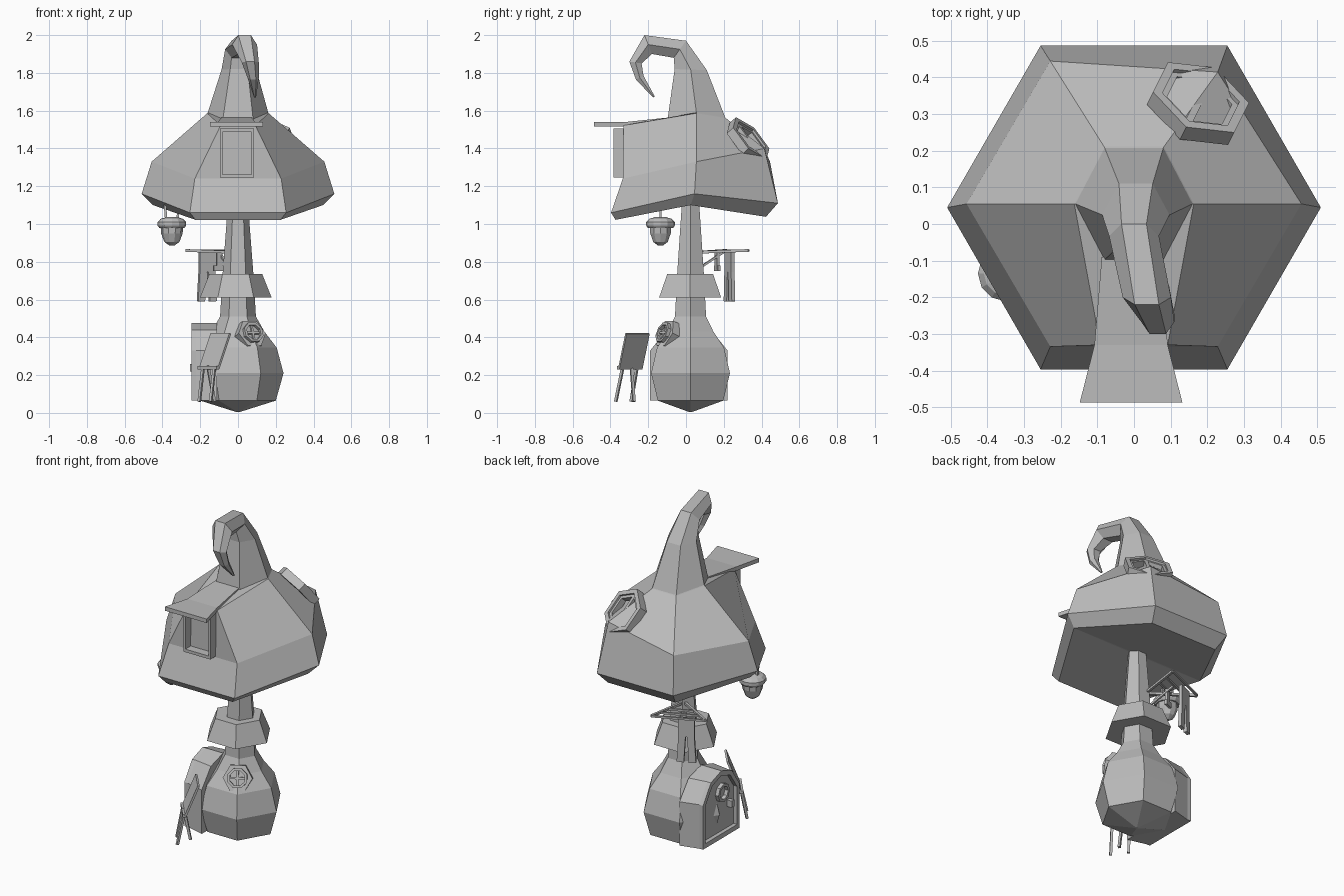
import bpy, bmesh, math
from mathutils import Vector, Matrix

if "Cube" in bpy.data.objects:
    bpy.data.objects.remove(bpy.data.objects["Cube"])

grey = bpy.data.materials.new("plain_grey")
grey.use_nodes = True
grey.diffuse_color = (0.5, 0.5, 0.5, 1)
grey.node_tree.nodes["Principled BSDF"].inputs["Base Color"].default_value = (0.5, 0.5, 0.5, 1)


def finish(name, bm):
    bmesh.ops.recalc_face_normals(bm, faces=bm.faces)
    mesh = bpy.data.meshes.new(name)
    bm.to_mesh(mesh)
    bm.free()
    mesh.materials.append(grey)
    obj = bpy.data.objects.new(name, mesh)
    bpy.context.collection.objects.link(obj)
    return obj


def loft(name, rings, closed=False):
    """Skin a list of equal point rings; cap the ends unless closed."""
    bm = bmesh.new()
    loops = [[bm.verts.new(p) for p in r] for r in rings]
    n = len(loops[0])
    pairs = list(zip(loops, loops[1:])) + ([(loops[-1], loops[0])] if closed else [])
    for a, b in pairs:
        for i in range(n):
            j = (i + 1) % n
            bm.faces.new((a[i], a[j], b[j], b[i]))
    if not closed:
        bm.faces.new(loops[0])
        bm.faces.new(loops[-1])
    return finish(name, bm)


def polygon(n, rx, ry=None, z=0, center=(0, 0), turn=0):
    ry = rx if ry is None else ry
    return [Vector((center[0] + rx * math.cos(turn + math.tau * i / n),
                    center[1] + ry * math.sin(turn + math.tau * i / n), z)) for i in range(n)]


def lathe(name, profile, center, n=6):
    return loft(name, [polygon(n, r, z=z, center=center) for r, z in profile])


def rod(name, a, b, r=0.008):
    a, b = Vector(a), Vector(b)
    q = (b - a).to_track_quat('Z', 'Y')
    return loft(name, [[p + q @ v for v in polygon(4, r, turn=math.pi / 4)] for p in (a, b)])


def block(name, size, matrix):
    bm = bmesh.new()
    bmesh.ops.create_cube(bm, size=1, matrix=matrix @ Matrix.Diagonal((*size, 1)))
    return finish(name, bm)


def facing(center, normal):
    """Local frame: z along the normal, y uphill."""
    n = Vector(normal).normalized()
    x = Vector((0, 0, 1)).cross(n).normalized()
    m = Matrix((x, n.cross(x), n)).transposed().to_4x4()
    return Matrix.Translation(center) @ m


def frame(name, outline, inner, low, high, m):
    """Hollow frame between an outline and its scaled copy."""
    def ring(s, z):
        return [m @ Vector((p.x * s, p.y * s, z)) for p in outline]
    return loft(name, [ring(1, low), ring(1, high), ring(inner, high), ring(inner, low)], True)


def plate(name, outline, low, high, m):
    return loft(name, [[m @ Vector((p.x, p.y, z)) for p in outline] for z in (low, high)])


# Bulbous base and stem
lathe("base_and_stem", [(0.01, 0.005), (0.2, 0.065), (0.241, 0.21), (0.205, 0.345), (0.14, 0.43),
                        (0.095, 0.51), (0.082, 0.73), (0.052, 1.12)], (0, 0.024))
lathe("stem_skirt", [(0.19, 0.61), (0.14, 0.735)], (-0.012, 0.022))

# Hat: drooping hexagon rings, then a curling tip
def hat_ring(rx, ry, z, sag, tilt, cy):
    ring = polygon(6, rx, ry, z)
    for p in ring:
        p.z += tilt * p.y - sag * abs(p.y) / (0.866 * ry)
        p.y += cy
    return ring


def curl_ring(x, outer, inner, w):
    o, i = Vector((x, *outer)), Vector((x, *inner))
    c, h = (o + i) / 2, (o - i) / 2 / 0.866
    return [c + Vector((w * math.cos(k * math.pi / 3), 0, 0)) + h * math.sin(k * math.pi / 3)
            for k in range(6)]


mid = hat_ring(0.457, 0.45, 1.33, 0.045, 0.115, 0.055)
mid[1] += Vector((0, -0.03, 0.07))
# The front corners of this ring are pulled forward into the dormer
dormer = hat_ring(0.163, 0.18, 1.586, 0.03, 0.03, 0.055)
for k, side in ((4, -1), (5, 1)):
    dormer[k] = Vector((side * 0.092, -0.33, 1.522))
# The first ring is the underside's fold line, running from side to side
loft("hat", [hat_ring(0.44, 0.004, 1.10, 0, 0, 0.025),
             hat_ring(0.45, 0.46, 1.10, 0.07, 0.02, 0.025),
             hat_ring(0.51, 0.51, 1.16, 0.075, 0.057, 0.045),
             mid, dormer,
             hat_ring(0.16, 0.176, 1.59, 0.03, 0.03, 0.055),
             curl_ring(0.005, (0.11, 1.815), (-0.06, 1.82), 0.092),
             curl_ring(0, (0, 1.97), (-0.065, 1.88), 0.068),
             curl_ring(0.035, (-0.22, 2.0), (-0.18, 1.90), 0.066),
             curl_ring(0.065, (-0.3, 1.86), (-0.235, 1.85), 0.045),
             curl_ring(0.08, (-0.265, 1.765), (-0.225, 1.785), 0.03),
             curl_ring(0.09, (-0.175, 1.67), (-0.165, 1.675), 0.006)])

# Flared roof plate and framed opening of the dormer
loft("dormer_roof", [[(-w - 0.008, y, a), (w - 0.008, y, a), (w - 0.008, y, a + 0.024), (-w - 0.008, y, a + 0.024)]
                     for y, w, a in ((-0.487, 0.14, 1.517), (-0.33, 0.1, 1.515), (-0.09, 0.08, 1.54))])
opening = [Vector((x, y, 0)) for x, y in ((-0.09, -0.13), (0.09, -0.13), (0.09, 0.13), (-0.09, 0.13))]
frame("dormer_frame", opening, 0.86, -0.02, 0.05, facing((-0.005, -0.335, 1.375), (0, -1, 0)))

# Hexagonal hat window on the back corner
m = facing((0.178, 0.336, 1.446), (0.36, 0.72, 0.66))
frame("hat_window_frame", polygon(6, 0.143, turn=math.pi / 6), 0.8, -0.035, 0.014, m)
frame("hat_window_sash", polygon(6, 0.115, turn=math.pi / 6), 0.84, -0.035, 0.002, m)
block("hat_window_upright", (0.02, 0.2, 0.03), m @ Matrix.Translation((0, 0, -0.012)))

# Round base window with a casing and cross bars
m = facing((0.073, -0.108, 0.42), (0.5, -0.866, 0.4))
plate("base_window_casing", polygon(6, 0.082), -0.08, 0.005, m)
frame("base_window_frame", polygon(8, 0.058, turn=math.pi / 8), 0.75, 0, 0.025, m)
for w, h in ((0.012, 0.1), (0.1, 0.012)):
    block("base_window_bar", (w, h, 0.03), m)

# Arched door on the right side, its porch blending into the base
m = facing((-0.235, 0.015, 0.27), (-1, 0, 0))
arch = [Vector((x, y, 0)) for x, y in ((-0.175, -0.205), (0.175, -0.205), (0.175, 0.06),
                                       (0.1, 0.17), (0, 0.205), (-0.1, 0.17), (-0.175, 0.06))]
loft("door_porch", [[m @ Vector((p.x * s, p.y, z)) for p in arch] for z, s in ((-0.125, 1.17), (-0.012, 1))])
frame("door_frame", arch, 0.86, -0.02, 0.012, m)
frame("door_porthole", polygon(8, 0.055), 0.7, -0.02, 0.01, m @ Matrix.Translation((0.03, 0.06, 0)))
block("door_knob", (0.025, 0.04, 0.04), m @ Matrix.Translation((0.1, -0.03, 0)))

# Easel board by the door
across, up = Vector((0.1, -0.122, 0)), Vector((0.062, 0.038, 0.185))
corner = Vector((-0.207, -0.237, 0.238))
thick = up.cross(across).normalized() * 0.012
loft("easel_board", [[corner + k + o for o in (Vector(), across, across + up, up)]
                     for k in (thick * 0, thick)])
rod("easel_ledge", corner, corner + across, 0.013)
for a, b in (((-0.185, -0.26, 0.24), (-0.205, -0.29, 0.06)),
             ((-0.125, -0.335, 0.24), (-0.145, -0.372, 0.06)),
             ((-0.16, -0.29, 0.25), (-0.125, -0.275, 0.06))):
    rod("easel_leg", a, b, 0.01)

# Clothes rack behind the stem
root, left, right = Vector((-0.03, 0.06, 0.85)), Vector((0, 0.33, 0.86)), Vector((-0.275, 0.21, 0.86))
for end in (left, right):
    rod("rack_arm", root, end, 0.01)
for t in (0.5, 0.75, 1):
    rod("rack_line", root.lerp(left, t), root.lerp(right, t), 0.008)
rod("rack_brace", (-0.04, 0.06, 0.76), root.lerp((left + right) / 2, 0.7), 0.008)
along = (left - right).normalized()
m = facing((-0.165, 0.23, 0.72), (along.y, -along.x, 0))
block("trousers_waist", (0.09, 0.11, 0.02), m @ Matrix.Translation((0, 0.08, 0)))
for s in (-1, 1):
    block("trouser_leg", (0.04, 0.2, 0.02),
          m @ Matrix.Translation((s * 0.028, -0.03, 0)) @ Matrix.Rotation(s * 0.06, 4, 'Z'))
block("sock", (0.03, 0.09, 0.015), facing((-0.1, 0.165, 0.805), (along.y, -along.x, 0)))
block("sock_foot", (0.055, 0.03, 0.015), facing((-0.105, 0.165, 0.765), (along.y, -along.x, 0)))

# Acorn lantern hanging from the brim
spot = (-0.35, -0.135)
lathe("lantern_body", [(0.012, 0.885), (0.04, 0.905), (0.057, 0.95), (0.06, 0.99)], spot, 10)
lathe("lantern_cap", [(0.066, 0.978), (0.076, 0.992), (0.076, 1.01), (0.06, 1.027), (0.03, 1.036)], spot, 12)
for s in (-1, 1):
    rod("lantern_hanger", (spot[0] + s * 0.03, spot[1], 1.02), (spot[0] + s * 0.037, spot[1], 1.11), 0.009)
